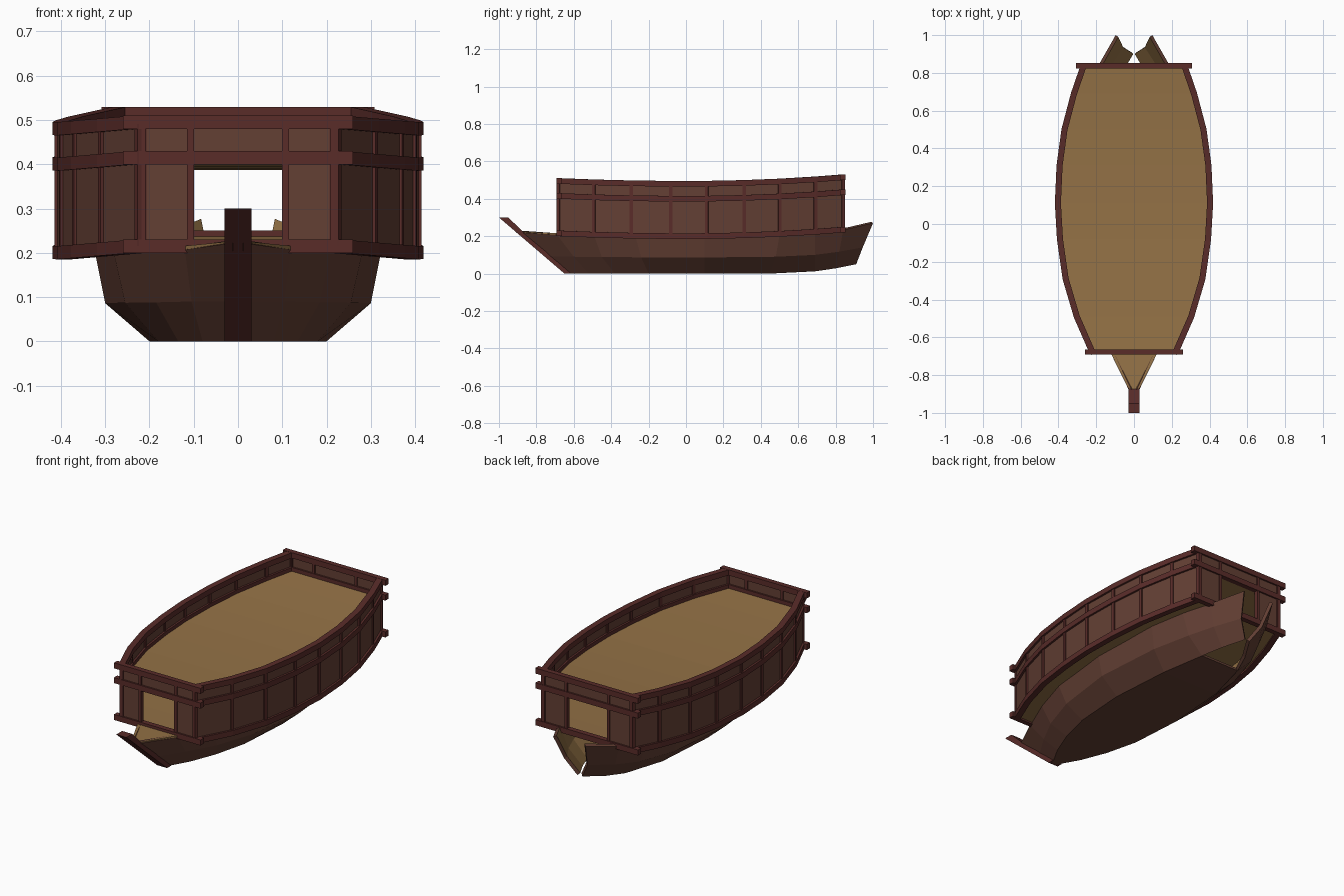
import bpy, bmesh
from mathutils import Vector

if "Cube" in bpy.data.objects:
    bpy.data.objects.remove(bpy.data.objects["Cube"])


def material(name, rgb):
    m = bpy.data.materials.new(name)
    m.diffuse_color = (*rgb, 1)
    m.use_nodes = True
    m.node_tree.nodes["Principled BSDF"].inputs["Base Color"].default_value = m.diffuse_color
    return m


RAIL = material("red_timber", (0.10, 0.025, 0.022))
PLANK = material("brown_plank", (0.125, 0.05, 0.034))
DECK = material("tan_deck", (0.30, 0.17, 0.062))


def build(name, verts, faces, mats, mirror=False, thick=0.0):
    me = bpy.data.meshes.new(name)
    me.from_pydata(verts, [], faces)
    bm = bmesh.new()
    bm.from_mesh(me)
    bmesh.ops.recalc_face_normals(bm, faces=bm.faces)
    bm.to_mesh(me)
    bm.free()
    for m in mats:
        me.materials.append(m)
    ob = bpy.data.objects.new(name, me)
    bpy.context.collection.objects.link(ob)
    if thick:
        so = ob.modifiers.new("thickness", 'SOLIDIFY')
        so.thickness = thick
        so.offset = -1
        so.material_offset = len(mats) - 1
    if mirror:
        mi = ob.modifiers.new("mirror", 'MIRROR')
        mi.use_mirror_merge = False
    return ob


def sheer(y):
    return 0.015 * (y / 0.68) ** 2 if y < 0 else 0.035 * (y / 0.84) ** 2


def direction(pts, i):
    a, b = pts[max(i - 1, 0)], pts[min(i + 1, len(pts) - 1)]
    return Vector((b[0] - a[0], b[1] - a[1])).normalized()


def sweep(name, pts, w, z0, z1, mat, mirror=True):
    """Rectangular bar along a plan path, following the sheer."""
    v, f = [], []
    for i, (x, y) in enumerate(pts):
        d = direction(pts, i)
        nx, ny = d.y * w / 2, -d.x * w / 2
        s = sheer(y)
        v += [(x + nx, y + ny, z0 + s), (x + nx, y + ny, z1 + s),
              (x - nx, y - ny, z1 + s), (x - nx, y - ny, z0 + s)]
    for i in range(len(pts) - 1):
        for k in range(4):
            a, b = i * 4 + k, i * 4 + (k + 1) % 4
            f.append((a, b, b + 4, a + 4))
    n = len(v)
    f += [(0, 1, 2, 3), (n - 4, n - 3, n - 2, n - 1)]
    return build(name, v, f, [mat], mirror)


# Plan outline of the cabin wall (right side)
outline = [(0.22, -0.68), (0.303, -0.49), (0.362, -0.29), (0.392, -0.08), (0.403, 0.11),
           (0.394, 0.31), (0.368, 0.50), (0.318, 0.69), (0.267, 0.838)]
levels = [("bottom", 0.185), ("middle", 0.385), ("top", 0.465)]

# Side walls, rails and posts
sweep("side_wall", outline, 0.010, 0.20, 0.475, PLANK)
for label, z in levels:
    sweep(label + "_side_rail", outline, 0.032, z, z + 0.03, RAIL)
for i, (x, y) in enumerate(outline):
    d = direction(outline, i) * 0.009
    sweep("side_post_%d" % i, [(x - d.x, y - d.y), (x + d.x, y + d.y)],
          0.022, 0.20, 0.475, RAIL)

# End walls with central openings
for label, y, wall, opening, beam in [("front", -0.678, 0.22, 0.11, 0.26),
                                      ("rear", 0.838, 0.265, 0.13, 0.308)]:
    for lv, z in levels:
        sweep(f"{label}_{lv}_beam", [(-beam, y), (beam, y)], 0.028, z, z + 0.03, RAIL, False)
    sweep(label + "_wall", [(opening, y), (wall, y)], 0.010, 0.20, 0.475, PLANK)
    sweep(label + "_lintel_wall", [(-opening, y), (opening, y)], 0.010, 0.40, 0.475, PLANK, False)
    for k, x in enumerate((opening - 0.003, wall - 0.003)):
        sweep(f"{label}_post_{k}", [(x - 0.008, y), (x + 0.008, y)], 0.022, 0.20, 0.475, RAIL)


# Decks
def deck(name, pts, z):
    v = [(s * x, y, z + sheer(y)) for x, y in pts for s in (-1, 1)]
    f = [(2 * i, 2 * i + 1, 2 * i + 3, 2 * i + 2) for i in range(len(pts) - 1)]
    v += [(x, y, h - 0.008) for x, y, h in v]
    n = 2 * len(pts)
    f += [tuple(n + k for k in q) for q in f]
    for i in range(len(pts) - 1):
        for k in (0, 1):
            a, b = 2 * i + k, 2 * i + 2 + k
            f.append((a, b, b + n, a + n))
    f += [(0, 1, n + 1, n), (n - 2, n - 1, 2 * n - 1, 2 * n - 2)]
    return build(name, v, f, [DECK])


deck("upper_deck", outline, 0.395)
deck("lower_deck", outline, 0.203)
deck("bow_deck", [(0.012, -0.90), (0.12, -0.69), (0.12, -0.67)], 0.200)

# Hull strakes: (y, half width, z) rows for bottom edge, chine and top edge
bottom = [(-0.64, 0.012, 0), (-0.52, 0.08, 0), (-0.38, 0.135, 0), (-0.20, 0.18, 0), (0.10, 0.20, 0),
          (0.45, 0.175, 0), (0.69, 0.12, 0.012), (0.80, 0.078, 0.028), (0.91, 0.015, 0.05)]
chine = [(-0.75, 0.012, 0.09), (-0.60, 0.105, 0.09), (-0.45, 0.185, 0.088), (-0.24, 0.255, 0.087),
         (0.10, 0.30, 0.086), (0.48, 0.268, 0.09), (0.69, 0.21, 0.10), (0.82, 0.15, 0.117),
         (0.945, 0.07, 0.14)]
top = [(-0.91, 0.012, 0.222), (-0.69, 0.12, 0.207), (-0.49, 0.21, 0.20), (-0.27, 0.28, 0.197),
       (0.10, 0.322, 0.196), (0.50, 0.298, 0.206), (0.69, 0.25, 0.217), (0.84, 0.188, 0.233),
       (1.00, 0.097, 0.27)]
n = len(top)
hull_v = [(x, y, z) for row in (bottom, chine, top) for y, x, z in row]
hull_v += [(-x, y, z) for x, y, z in hull_v]
hull_f = []
for i in range(n - 1):
    for r in (0, 1):
        a = r * n + i
        hull_f.append((a, a + 1, a + 1 + n, a + n))
        b = a + 3 * n
        hull_f.append((b, b + n, b + n + 1, b + 1))
    # the bottom stops short of the open stern
    if i < 6:
        hull_f.append((i, i + 3 * n, i + 3 * n + 1, i + 1))
hull = build("hull", hull_v, hull_f, [PLANK, DECK], thick=0.018)
# make sure the shell faces outwards
bm = bmesh.new()
bm.from_mesh(hull.data)
bm.normal_update()
low = min(bm.faces, key=lambda p: p.calc_center_median().z)
if low.normal.z > 0:
    bmesh.ops.reverse_faces(bm, faces=bm.faces)
bm.to_mesh(hull.data)
bm.free()
so = hull.modifiers["thickness"]
so.material_offset_rim = 0

# Raked stem post
prof = [(-0.65, 0), (-1.0, 0.30), (-0.95, 0.30), (-0.87, 0.222), (-0.615, 0)]
m = len(prof)
sv = [(s * 0.03, y, z) for s in (-1, 1) for y, z in prof]
sf = [tuple(range(m)), tuple(range(m, 2 * m))]
sf += [(k, (k + 1) % m, (k + 1) % m + m, k + m) for k in range(m)]
build("stem_post", sv, sf, [RAIL])
